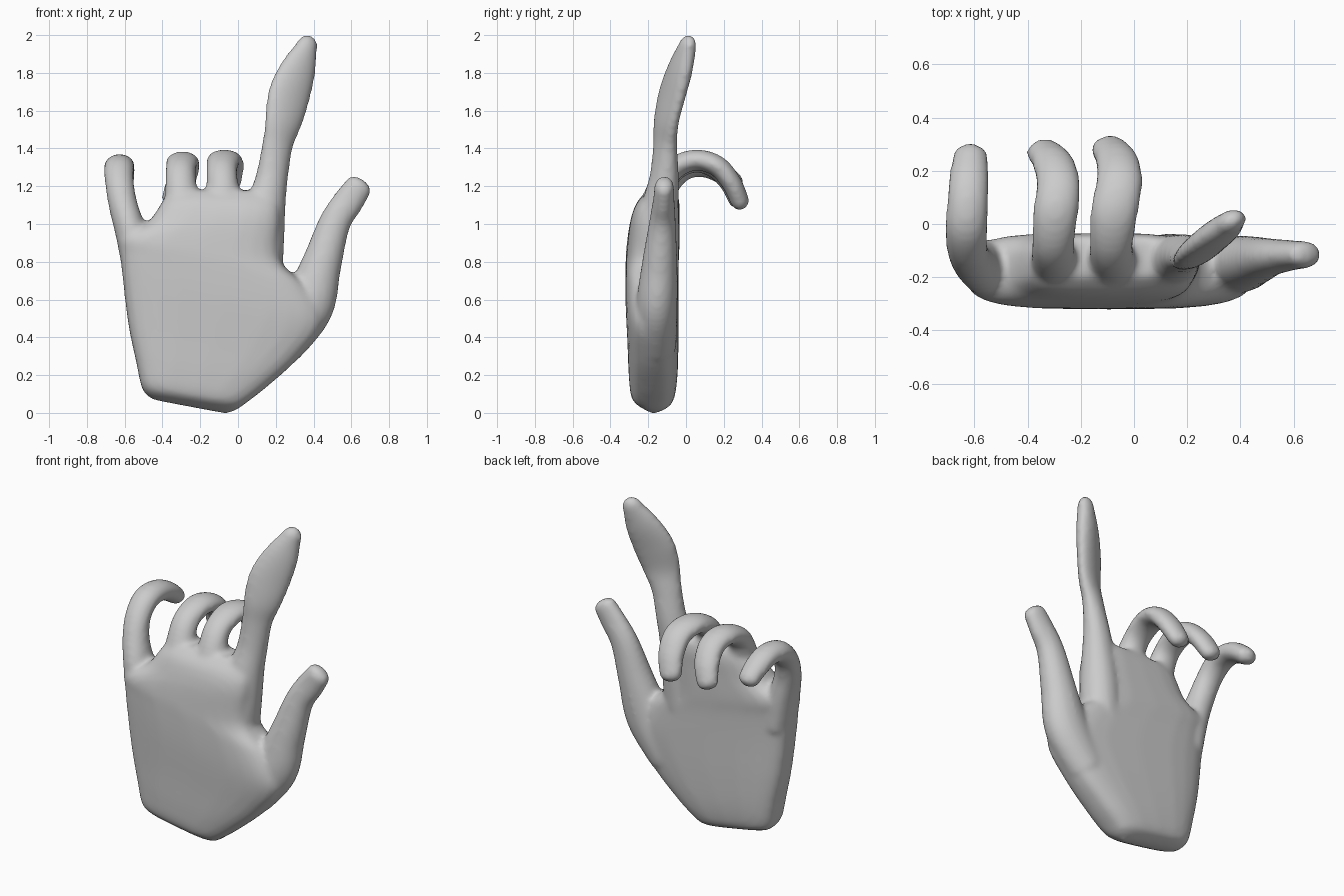
import bpy, bmesh, math
from mathutils import Vector

bm = bmesh.new()
SEG = 24


def catmull(keys, steps):
    """Smoothly interpolate rows of numbers."""
    k = [keys[0]] + list(keys) + [keys[-1]]
    out = []
    for i in range(1, len(k) - 2):
        for s in range(steps):
            t = s / steps
            out.append([0.5 * (2 * b + (c - a) * t + (2 * a - 5 * b + 4 * c - d) * t * t
                        + (3 * b - a - 3 * c + d) * t ** 3)
                        for a, b, c, d in zip(*k[i - 1:i + 3])])
    out.append(list(keys[-1]))
    return out


def skin(rings):
    """Bridge rings of points into a closed tube."""
    vs = [[bm.verts.new(p) for p in r] for r in rings]
    for a, b in zip(vs, vs[1:]):
        for i in range(SEG):
            j = (i + 1) % SEG
            bm.faces.new((a[i], a[j], b[j], b[i]))
    bm.faces.new(vs[0][::-1])
    bm.faces.new(vs[-1])


def finger(keys, side=(1, 0, 0), blunt=0.9):
    """keys: x, y, z, half width, half thickness; rounded tip added."""
    rows = catmull(keys, 6)
    pts = [Vector(r[:3]) for r in rows]
    rings = []

    def ring(c, t, w, h):
        u = Vector(side)
        u = (u - t * u.dot(t)).normalized()
        v = t.cross(u)
        return [c + u * w * math.cos(a) + v * h * math.sin(a)
                for a in (2 * math.pi * i / SEG for i in range(SEG))]

    for i, r in enumerate(rows):
        t = (pts[min(i + 1, len(pts) - 1)] - pts[max(i - 1, 0)]).normalized()
        rings.append(ring(pts[i], t, r[3], r[4]))
    w, h = rows[-1][3:]
    for k in range(1, 6):
        a = k * math.radians(16.5)
        rings.append(ring(pts[-1] + t * h * blunt * math.sin(a), t,
                          w * math.cos(a), h * math.cos(a)))
    skin(rings)


# Palm: tilted sections (left x, left z, right x, right z, front y, back y)
palm = [(-.45, .07, -.06, -.004, -.195, -.145), (-.49, .10, -.005, .018, -.25, -.085),
        (-.515, .15, .04, .05, -.29, -.06),
        (-.54, .27, .15, .135, -.303, -.045), (-.58, .46, .32, .29, -.31, -.04),
        (-.61, .70, .45, .48, -.32, -.04), (-.625, .86, .36, .67, -.32, -.04),
        (-.625, .94, .225, .81, -.315, -.035), (-.48, 1.01, .225, 1.02, -.295, -.035),
        (-.40, 1.12, .22, 1.11, -.26, -.035), (-.36, 1.18, .20, 1.175, -.20, -.05)]


def sup(v):
    return math.copysign(abs(v) ** 0.6, v)


rings = []
for xl, zl, xr, zr, yf, yb in catmull(palm, 5):
    ring = []
    for i in range(SEG):
        a = 2 * math.pi * i / SEG
        f = 0.5 + 0.5 * sup(math.cos(a))
        y = (yf + yb) / 2 + (yb - yf) / 2 * sup(math.sin(a))
        ring.append((xl + (xr - xl) * f, y, zl + (zr - zl) * f))
    rings.append(ring)
skin(rings)

# Thumb
finger([(.22, -.16, .35, .12, .11), (.365, -.155, .56, .14, .11),
        (.44, -.14, .78, .108, .095), (.51, -.125, 1.0, .085, .072),
        (.585, -.118, 1.12, .082, .058), (.64, -.115, 1.2, .074, .052)], blunt=0.8)

# Pointing index finger, its flat tip turned sideways
finger([(.115, -.16, .72, .12, .12), (.135, -.145, .95, .112, .11),
        (.15, -.135, 1.1, .105, .095),
        (.18, -.115, 1.25, .088, .075), (.21, -.11, 1.42, .088, .056),
        (.24, -.105, 1.54, .108, .05), (.27, -.075, 1.68, .122, .052),
        (.32, -.03, 1.82, .102, .054), (.365, .008, 1.94, .06, .045)],
       side=(.88, .45, 0), blunt=1.4)

# Curled middle, ring and little fingers
finger([(-.08, -.16, 1.0, .12, .10), (-.08, -.14, 1.16, .09, .08),
        (-.085, -.08, 1.28, .082, .062), (-.075, .04, 1.338, .09, .056),
        (-.055, .16, 1.31, .088, .056), (-.065, .24, 1.22, .082, .054),
        (-.095, .285, 1.12, .07, .05)])
finger([(-.30, -.16, 1.0, .12, .10), (-.30, -.14, 1.14, .09, .08),
        (-.305, -.08, 1.27, .08, .062), (-.295, .04, 1.328, .086, .056),
        (-.285, .15, 1.30, .083, .056), (-.305, .23, 1.22, .079, .054),
        (-.34, .272, 1.13, .068, .05)])
finger([(-.53, -.17, .75, .08, .11), (-.567, -.165, .95, .082, .105),
        (-.608, -.14, 1.1, .077, .08), (-.628, -.09, 1.22, .077, .066),
        (-.63, -.01, 1.295, .08, .064), (-.625, .09, 1.308, .078, .06),
        (-.62, .18, 1.275, .075, .058), (-.615, .255, 1.22, .066, .052)])

bmesh.ops.recalc_face_normals(bm, faces=bm.faces)
mesh = bpy.data.meshes.new("hand")
bm.to_mesh(mesh)
bm.free()
hand = bpy.data.objects.new("hand", mesh)
bpy.context.collection.objects.link(hand)

# Fuse the parts into one skin and soften the joins
rem = hand.modifiers.new("fuse", 'REMESH')
rem.mode = 'VOXEL'
rem.voxel_size = 0.015
rem.use_smooth_shade = True
sm = hand.modifiers.new("soften", 'SMOOTH')
sm.factor = 0.5
sm.iterations = 10
